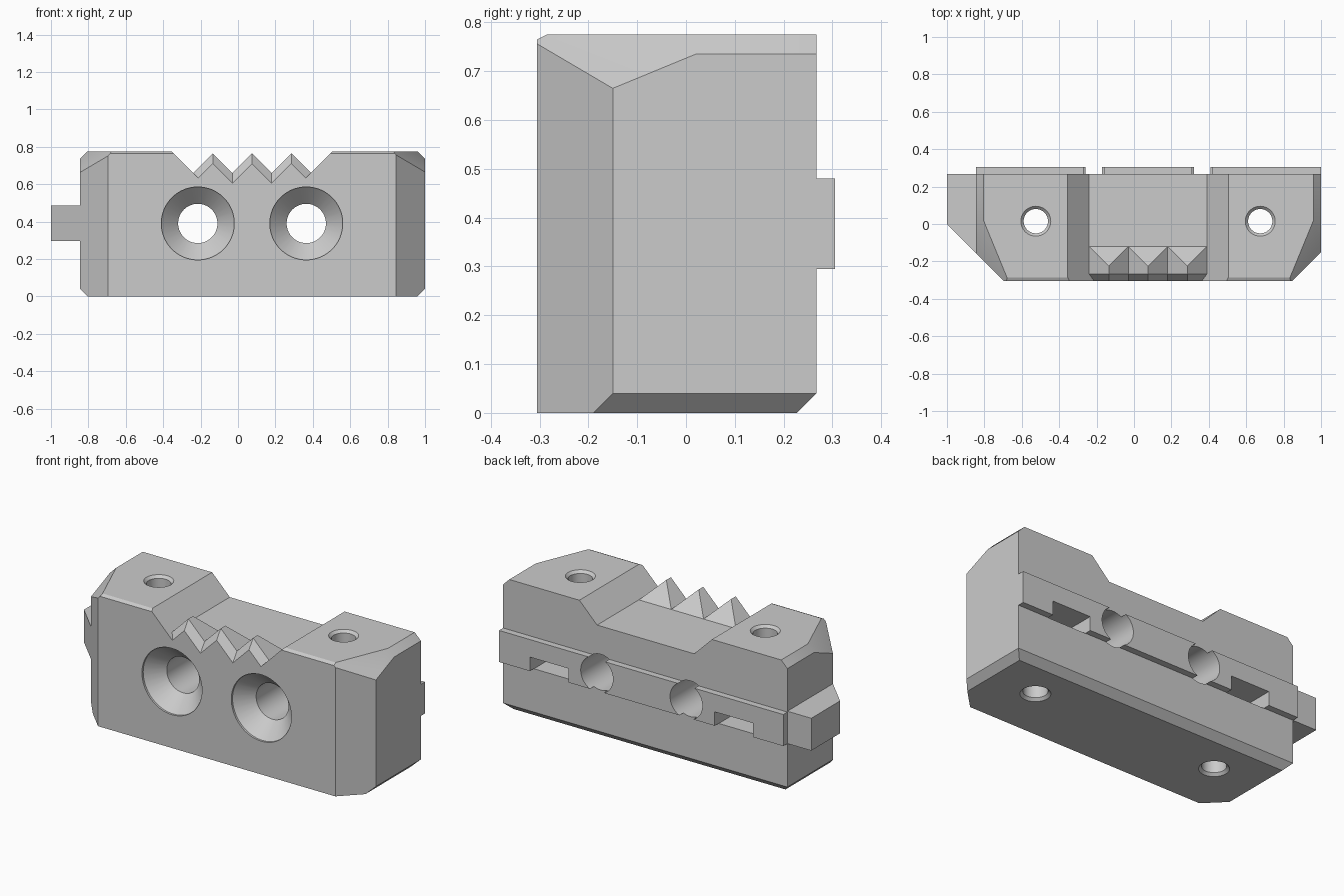
import bpy, bmesh, math
from mathutils import Matrix, Vector

if "Cube" in bpy.data.objects:
    bpy.data.objects.remove(bpy.data.objects["Cube"])

grey = bpy.data.materials.new("plain grey")
grey.use_nodes = True
grey.diffuse_color = (0.6, 0.6, 0.6, 1)
grey.node_tree.nodes["Principled BSDF"].inputs["Base Color"].default_value = (0.6, 0.6, 0.6, 1)

BACK, FRONT, TOP, LEFT_END = 0.267, -0.305, 0.775, -0.845
RAIL_LOW, RAIL_HIGH = 0.295, 0.48


def finish(bm, name):
    bmesh.ops.recalc_face_normals(bm, faces=bm.faces)
    mesh = bpy.data.meshes.new(name)
    bm.to_mesh(mesh)
    bm.free()
    mesh.materials.append(grey)
    obj = bpy.data.objects.new(name, mesh)
    bpy.context.collection.objects.link(obj)
    return obj


def loft(sections):
    """Join matching closed sections into a solid."""
    bm = bmesh.new()
    rings = [[bm.verts.new(p) for p in s] for s in sections]
    n = len(rings[0])
    for a, b in zip(rings, rings[1:]):
        for i in range(n):
            j = (i + 1) % n
            # split each quad from its odd corner, so teeth get clean back facets
            if i % 2:
                bm.faces.new((a[i], a[j], b[j]))
                bm.faces.new((a[i], b[j], b[i]))
            else:
                bm.faces.new((a[j], b[j], b[i]))
                bm.faces.new((a[j], b[i], a[i]))
    bm.faces.new(rings[0])
    bm.faces.new(rings[-1])
    return bm


def prism(outline, low, high):
    bm = loft([[(x, y, z) for x, y in outline] for z in (low, high)])
    bmesh.ops.dissolve_limit(bm, angle_limit=0.001, verts=bm.verts, edges=bm.edges)
    return bm


def box(x0, x1, y0, y1, z0, z1):
    return prism([(x0, y0), (x1, y0), (x1, y1), (x0, y1)], z0, z1)


def lathe(profile, place, name, sides=64):
    """Turn a (radius, height) profile round z, then place it."""
    turns = [2 * math.pi * i / sides for i in range(sides)]
    bm = loft([[(r * math.cos(t), r * math.sin(t), h) for t in turns] for r, h in profile])
    bm.transform(place)
    return finish(bm, name)


def slice_off(bm, point, normal):
    """Remove everything on the normal's side of a plane and cap it."""
    cut = bmesh.ops.bisect_plane(bm, geom=bm.verts[:] + bm.edges[:] + bm.faces[:], dist=1e-5,
                                 plane_co=point, plane_no=normal, clear_outer=True)
    edges = [e for e in cut["geom_cut"] if isinstance(e, bmesh.types.BMEdge)]
    bmesh.ops.contextual_create(bm, geom=edges)


# Main block with angled front corners
bm = prism([(LEFT_END, BACK), (LEFT_END, -0.155), (-0.695, FRONT),
            (0.845, FRONT), (1, -0.15), (1, BACK)], 0, TOP)
bevel = 0.04
for end, side in ((LEFT_END, -1), (1, 1)):
    slice_off(bm, (end, 0, TOP - bevel), (side, 0, 1))
    slice_off(bm, (end, 0, bevel), (side, 0, -1))
    slice_off(bm, (end, 0.02, TOP - bevel), (side, -0.412, 1))
slice_off(bm, (0, BACK, bevel), (0, 1, -1))
slice_off(bm, (0, FRONT, TOP - 0.01), (0, -1, 2))
body = finish(bm, "main_block")

# Rail along the back, and locating tab at the end
rail = finish(box(LEFT_END, 1, BACK, 0.305, RAIL_LOW, RAIL_HIGH), "back_rail")
tab = finish(prism([(-1, BACK), (-1, 0), (LEFT_END, -0.155), (LEFT_END, BACK)],
                   RAIL_LOW, RAIL_HIGH + 0.005), "end_tab")

# Cutter for the top notch, leaving three gripping teeth at its front
FLOOR, PITCH, MID = 0.66, 0.21, 0.075


def notch_section(y, rise, drop):
    half = 1.5 * PITCH
    inset = drop / 2
    points = [(MID - half - 0.34, FLOOR + 0.34), (MID - half + inset, FLOOR - inset)]
    for k in range(1, 6):
        height = FLOOR - drop + (rise if k % 2 else 0)
        points.append((MID - half + k * PITCH / 2, height))
    points += [(MID + half - inset, FLOOR - inset), (MID + half + 0.34, FLOOR + 0.34)]
    return [(x, y, z) for x, z in points]


tooth = PITCH / 2
notch = finish(loft([notch_section(1, 0, 0), notch_section(-0.12, 0, 0),
                     notch_section(-0.225, tooth, 0), notch_section(-0.267, tooth, 0),
                     notch_section(-0.343, tooth, 0.11)]), "notch_cutter")
cutters = [notch]

# Countersunk bolt holes from front to back
for x in (-0.215, 0.365):
    place = Matrix.Translation((x, FRONT, 0.39)) @ Matrix.Rotation(-math.pi / 2, 4, "X")
    cutters.append(lathe([(0.195, -0.1), (0.195, 0.012), (0.105, 0.102), (0.105, 1)],
                         place, "bolt_cutter"))

# Vertical screw holes with bevelled mouths, and nut slots from the back
for x in (-0.525, 0.675):
    cutters.append(lathe([(0.095, -0.015), (0.065, 0.015), (0.065, TOP - 0.015), (0.095, TOP + 0.015)],
                         Matrix.Translation((x, 0.015, 0)), "screw_cutter"))
    cutters.append(finish(box(x - 0.125, x + 0.125, -0.11, 0.5,
                              RAIL_LOW - 0.001, RAIL_LOW + 0.082), "slot_cutter"))

for obj in (body, rail):
    bpy.context.view_layer.objects.active = obj
    for cutter in cutters:
        mod = obj.modifiers.new("cut", "BOOLEAN")
        mod.operation, mod.solver, mod.object = "DIFFERENCE", "EXACT", cutter
        bpy.ops.object.modifier_apply(modifier=mod.name)
for cutter in cutters:
    bpy.data.objects.remove(cutter)

# Smooth holes, crisp edges
bpy.ops.object.select_all(action="DESELECT")
for obj in (body, rail, tab):
    obj.select_set(True)
bpy.ops.object.shade_smooth_by_angle(angle=math.radians(20))
